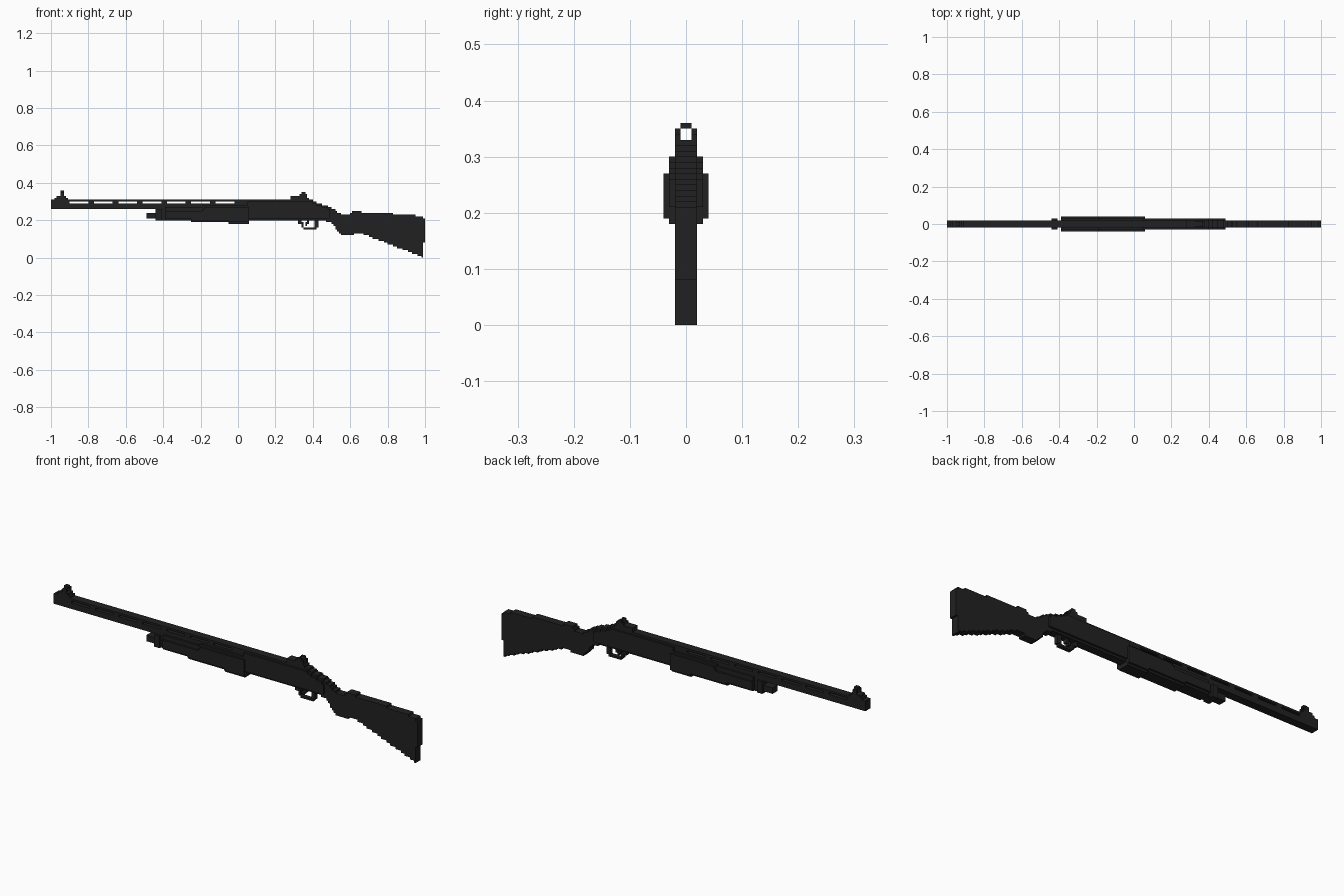
import bpy, bmesh, math

if "Cube" in bpy.data.objects:
    bpy.data.objects.remove(bpy.data.objects["Cube"])

U = 0.01          # one block of the stepped style
cells = {}        # (x, y, z) -> part name, in whole blocks

black = bpy.data.materials.new("matte black")
black.diffuse_color = (0.0155, 0.0155, 0.0155, 1)
black.use_nodes = True
black.node_tree.nodes["Principled BSDF"].inputs["Base Color"].default_value = black.diffuse_color


def level(p, x):
    """A constant height, or a height interpolated along (x, z) points."""
    if not isinstance(p, list):
        return p
    for (x0, z0), (x1, z1) in zip(p, p[1:]):
        if x0 <= x <= x1:
            return math.floor(z0 + (z1 - z0) * (x - x0) / (x1 - x0) + 0.5)
    return p[-1][1]


def slab(part, x0, x1, half, bottom, top, inner=0):
    """Fill blocks between two height profiles, mirrored about y = 0."""
    for x in range(x0, x1):
        for z in range(level(bottom, x + .5), level(top, x + .5)):
            for y in range(inner, half):
                cells.setdefault((x, y, z), part)
                cells.setdefault((x, -1 - y, z), part)


# barrel with softened underside, rib and its posts
slab("barrel", -100, 6, 2, 26, 29)
slab("sight_rib", -100, 6, 2, 30, 31)
slab("rib_posts", -100, -90, 2, 29, 30)
for i in range(7):
    slab("rib_posts", -80 + 13 * i, -77 + 13 * i, 2, 29, 30)
slab("rib_posts", -2, 6, 2, 29, 30)

# front sight: ramp, hood and post
slab("front_sight", -98, -91, 2, 31, 32)
slab("front_sight", -97, -92, 2, 32, 33)
slab("front_sight", -95, -93, 2, 33, 35, inner=1)
slab("front_sight", -95, -93, 1, 35, 36)

# magazine tube, collar and cap
slab("magazine_cap", -49, -44, 2, 21, 24)
slab("magazine_collar", -44, -41, 3, 20, 26)
slab("magazine_tube", -41, 6, 2, 20, 26)

# pump grip with stepped cross-section
belly = [(-39, 20), (-26, 20), (-25, 19), (-6, 19), (-5, 18), (6, 18)]
shoulder = [(-39, 25), (-19, 25), (-18, 27), (6, 27)]
slab("pump_grip", -39, 6, 3, belly, [(-39, 27), (-19, 27), (-18, 28), (6, 28)])
slab("pump_grip", -39, 6, 4, [(-39, 21), (-26, 21), (-25, 20), (-6, 20), (-5, 19), (6, 19)], shoulder)

# receiver
slope = [(5, 31), (39, 31), (41, 30), (49, 27)]
slab("receiver", 5, 49, 2, 20, slope)
slab("receiver", 5, 49, 3, 21, [(5, 30), (39, 30), (41, 29), (49, 26)])

# rear sight with a notch
slab("rear_sight", 28, 38, 2, 31, 32)
slab("rear_sight", 28, 37, 2, 32, 33)
slab("rear_sight", 33, 37, 2, 33, 34, inner=1)
slab("rear_sight", 34, 36, 2, 34, 35, inner=1)

# trigger guard and trigger
slab("trigger_guard", 32, 34, 1, 18, 21)
slab("trigger_guard", 34, 35, 1, 16, 19)
slab("trigger_guard", 35, 42, 1, 15, 16)
slab("trigger_guard", 41, 43, 1, 16, 20)
slab("trigger_guard", 42, 43, 1, 20, 21)
slab("trigger", 37, 38, 1, 18, 21)
slab("trigger", 36, 37, 1, 17, 19)

# stock: wrist, pistol grip and butt
stock_top = [(45, 28.5), (50, 26.5), (55, 23.5), (60, 23.3), (61, 25), (65, 25),
             (66, 24), (82, 24), (83, 23), (94, 23), (95, 22), (98, 22)]
stock_bottom = [(45, 20), (49, 19), (52, 16), (55, 12), (62, 12), (63, 13),
                (66, 13), (98, 0.6)]
slab("stock", 45, 98, 2, stock_bottom, stock_top)
slab("butt_pad", 98, 99, 2, 0, 22)
slab("butt_pad", 99, 100, 2, 8, 21)

# turn the blocks of each part into outer faces only
SIDES = [((1, 0, 0), [(1, 0, 0), (1, 1, 0), (1, 1, 1), (1, 0, 1)]),
         ((-1, 0, 0), [(0, 0, 0), (0, 0, 1), (0, 1, 1), (0, 1, 0)]),
         ((0, 1, 0), [(0, 1, 0), (0, 1, 1), (1, 1, 1), (1, 1, 0)]),
         ((0, -1, 0), [(0, 0, 0), (1, 0, 0), (1, 0, 1), (0, 0, 1)]),
         ((0, 0, 1), [(0, 0, 1), (1, 0, 1), (1, 1, 1), (0, 1, 1)]),
         ((0, 0, -1), [(0, 0, 0), (0, 1, 0), (1, 1, 0), (1, 0, 0)])]
for part in sorted(set(cells.values())):
    bm = bmesh.new()
    verts = {}
    for (x, y, z), owner in cells.items():
        if owner != part:
            continue
        for (dx, dy, dz), corners in SIDES:
            if (x + dx, y + dy, z + dz) in cells:
                continue
            face = []
            for a, b, c in corners:
                k = (x + a, y + b, z + c)
                if k not in verts:
                    verts[k] = bm.verts.new([v * U for v in k])
                face.append(verts[k])
            bm.faces.new(face)
    # merge coplanar blocks into large flat faces
    bmesh.ops.dissolve_limit(bm, angle_limit=0.01, verts=bm.verts[:], edges=bm.edges[:])
    mesh = bpy.data.meshes.new(part)
    bm.to_mesh(mesh)
    bm.free()
    mesh.materials.append(black)
    bpy.context.collection.objects.link(bpy.data.objects.new(part, mesh))
